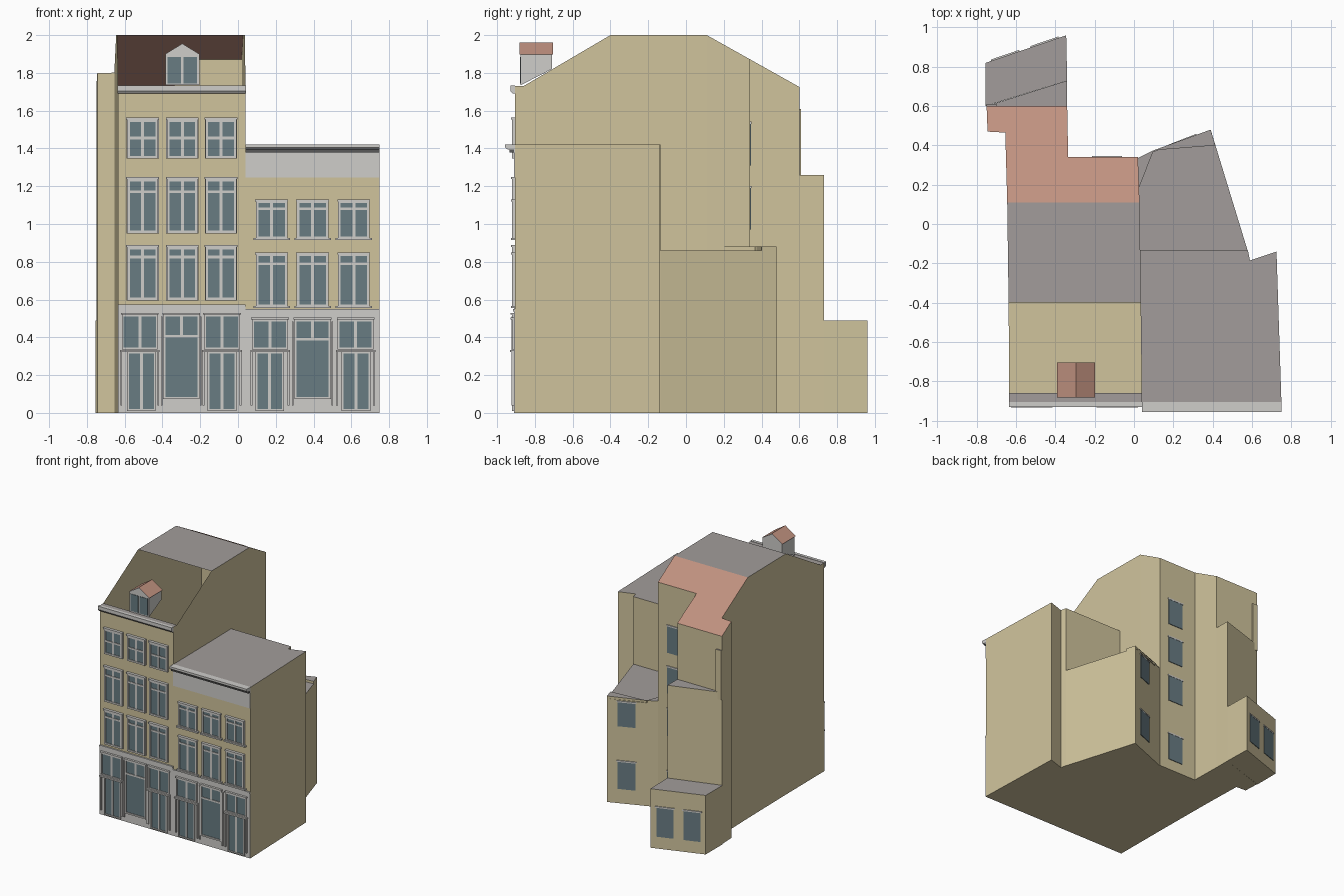
import bpy, bmesh
from mathutils import Vector

if "Cube" in bpy.data.objects:
    bpy.data.objects.remove(bpy.data.objects["Cube"])


def material(name, rgb):
    m = bpy.data.materials.new(name)
    m.diffuse_color = (*rgb, 1)
    m.use_nodes = True
    m.node_tree.nodes["Principled BSDF"].inputs["Base Color"].default_value = m.diffuse_color
    return m


TAN = material("tan render", (0.63, 0.55, 0.335))
WHITE = material("off white paint", (0.62, 0.61, 0.59))
GREY = material("grey roofing", (0.36, 0.335, 0.325))
TILE = material("terracotta tile", (0.53, 0.285, 0.215))
GLASS = material("blue grey glass", (0.14, 0.20, 0.225))
DARK = material("dark trim", (0.10, 0.10, 0.10))


def finish(name, bm, mats):
    me = bpy.data.meshes.new(name)
    bm.normal_update()
    bm.to_mesh(me)
    bm.free()
    for m in mats:
        me.materials.append(m)
    ob = bpy.data.objects.new(name, me)
    bpy.context.collection.objects.link(ob)
    return ob


def prism(bm, pts, z0, z1, top=0):
    """Upright prism over a counter-clockwise footprint."""
    lo = [bm.verts.new((x, y, z0)) for x, y in pts]
    hi = [bm.verts.new((x, y, z1)) for x, y in pts]
    n = len(pts)
    for i in range(n):
        j = (i + 1) % n
        bm.faces.new((lo[i], lo[j], hi[j], hi[i]))
    bm.faces.new(lo[::-1])
    bm.faces.new(hi).material_index = top


def box(bm, x0, x1, y0, y1, z0, z1):
    prism(bm, [(x0, y0), (x1, y0), (x1, y1), (x0, y1)], z0, z1)


def profile_x(bm, yz, x0, x1):
    """Extrude a (y, z) section along x."""
    a = [bm.verts.new((x0, y, z)) for y, z in yz]
    b = [bm.verts.new((x1, y, z)) for y, z in yz]
    n = len(yz)
    for i in range(n):
        j = (i + 1) % n
        bm.faces.new((a[i], a[j], b[j], b[i]))
    bm.faces.new(a[::-1])
    bm.faces.new(b)
    bmesh.ops.recalc_face_normals(bm, faces=bm.faces)


def block(name, pts, z1, z0=0.0):
    bm = bmesh.new()
    prism(bm, pts, z0, z1, 1)
    return finish(name, bm, [TAN, GREY])


F = -0.905  # facade plane

# tall house: open-fronted roof over a stepped footprint
def roof_z(y):
    if y <= -0.86:
        return 1.73
    if y < -0.40:
        return 1.73 + (y + 0.86) / 0.46 * 0.27
    return 2.0 if y <= 0.11 else 2.0 - (y - 0.11) * 0.56


foot = [(-.635, F), (.04, F), (.04, -.86), (.036, -.40), (.028, .11), (.02, .34),
        (-.335, .34), (-.34, .60), (-.75, .60), (-.745, .47), (-.655, .465),
        (-.645, .11), (-.638, -.40), (-.635, -.86)]
bm = bmesh.new()
lo = [bm.verts.new((x, y, 0)) for x, y in foot]
hi = [bm.verts.new((x, y, roof_z(y))) for x, y in foot]
n = len(foot)
for i in range(n):
    j = (i + 1) % n
    bm.faces.new((lo[i], lo[j], hi[j], hi[i]))
bm.faces.new(lo[::-1])
for ids, mat in (((0, 1, 2, 13), 1), ((12, 3, 4, 11), 1), (range(4, 12), 2)):
    bm.faces.new([hi[i] for i in ids]).material_index = mat
finish("tall_house", bm, [TAN, GREY, TILE])

# rear extensions and the neighbouring house
block("rear_stair_block", [(-.75, .60), (-.34, .60), (-.34, .73)], 1.26)
block("rear_low_block", [(-.755, .60), (-.34, .73), (-.345, .96), (-.755, .82)], .49)
block("rear_wall_pier", [(-.75, .60), (-.70, .60), (-.70, .61), (-.75, .61)], 1.61, 1.2)
block("right_house", [(.04, F), (.75, F), (.725, -.14), (.59, -.185), (.58, -.135),
                      (.03, -.135)], 1.42)
block("right_rear_wing", [(.03, -.135), (.578, -.135), (.39, .48), (.02, .335)], .86)
block("right_wing_parapet", [(.02, .17), (.10, .375), (.414, .40), (.39, .48),
                             (.02, .335)], .88, .86)

# shop fronts and fascia
bm = bmesh.new()
box(bm, -.635, .04, F - .006, F, 0, .57)
box(bm, .04, .75, F - .006, F, 0, .545)
box(bm, -.635, .04, F - .012, F, .563, .575)
box(bm, .04, .75, F - .012, F, .538, .55)
box(bm, .04, .75, F - .006, F, 1.245, 1.40)
finish("shop_front_panels", bm, [WHITE])

bm = bmesh.new()
profile_x(bm, [(F, 1.69), (-.918, 1.69), (-.93, 1.705), (-.93, 1.733), (F, 1.733)], -.637, .042)
finish("tall_cornice", bm, [WHITE])
bm = bmesh.new()
profile_x(bm, [(F, 1.395), (-.945, 1.395), (-.957, 1.405), (-.957, 1.422), (F, 1.422)], .04, .75)
finish("right_cornice", bm, [WHITE])
bm = bmesh.new()
box(bm, .04, .75, -.935, F, 1.378, 1.395)
finish("right_cornice_shadow_gap", bm, [DARK])

# front windows
frames, panes = bmesh.new(), bmesh.new()


def window(x0, x1, z0, z1, transom=None, w=.014, mull_from=None):
    y0 = F - .016
    box(panes, x0, x1, F - .009, F - .002, z0, z1)
    for a, b in ((x0 - w, x0), (x1, x1 + w)):
        box(frames, a, b, y0, F, z0 - w, z1 + w)
    for a, b in ((z0 - w, z0), (z1, z1 + w)):
        box(frames, x0, x1, y0, F, a, b)
    c = (x0 + x1) / 2
    box(frames, c - .008, c + .008, y0 + .003, F, z0 if mull_from is None else mull_from, z1)
    if transom:
        box(frames, x0, x1, y0 + .002, F, transom - .007, transom + .007)


def bar(x0, x1, z, h=.012, d=.022):
    box(frames, x0, x1, F - d, F, z, z + h)


for c in (-.505, -.295, -.09):
    for z0, z1, t in ((1.36, 1.54, 1.455), (.965, 1.225, 1.17), (.61, .865, .825)):
        window(c - .068, c + .068, z0, z1, t)
        bar(c - .087, c + .087, z1 + .012)
        for s in (-1, 1):
            box(frames, c + s * .082 - .004, c + s * .082 + .004, F - .008, F, z0 - .014, z1 + .014)
for c in (.178, .395, .613):
    for z0, z1, t in ((.935, 1.11, 1.08), (.575, .83, .79)):
        window(c - .07, c + .07, z0, z1, t)
        bar(c - .097, c + .097, z0 - .02)
        bar(c - .087, c + .087, z1 + .008)

# ground floor bays: shop bay = light above, tall pair below
for c, lc, top in ((-.52, -.512, .51), (-.085, -.085, .51), (.17, .168, .485), (.623, .625, .485)):
    window(c - .085, c + .085, .345, top, None, .01)
    window(lc - .066, lc + .066, .02, .315, None, .01)
    bar(c - .105, c + .105, .322, .012, .028)
    bar(c - .10, c + .10, top + .01, .01, .024)
    for s in (-1, 1):
        box(frames, c + s * .098 - .005, c + s * .098 + .005, F - .018, F, .04, .33)
for c, top, t in ((-.30, .51, .405), (.395, .485, .39)):
    window(c - .085, c + .085, .085, top, t, .012, t)
    bar(c - .10, c + .10, top + .01, .01, .024)
    for s in (-1, 1):
        box(frames, c + s * .104 - .004, c + s * .104 + .004, F - .018, F, .04, top)
finish("front_window_frames", frames, [WHITE])
finish("front_window_panes", panes, [GLASS])

# rear windows
frames, panes = bmesh.new(), bmesh.new()


def wall_plate(bm, p, q, f0, f1, z0, z1, d):
    p, q = Vector(p), Vector(q)
    a, b = p.lerp(q, f0), p.lerp(q, f1)
    t = (q - p).normalized()
    out = Vector((t.y, -t.x)) * d
    prism(bm, [a + out, b + out, b, a], z0, z1)


def rear_window(p, q, f0, f1, z0, z1):
    wall_plate(panes, p, q, f0, f1, z0, z1, .005)
    wall_plate(frames, p, q, f0 - .02, f1 + .02, z1, z1 + .012, .007)


for z0, z1 in ((.09, .32), (.62, .84), (.97, 1.19), (1.31, 1.53)):
    rear_window((.02, .34), (-.335, .34), .25, .64, z0, z1)
for f0, f1 in ((.11, .42), (.60, .91)):
    rear_window((-.345, .96), (-.755, .82), f0, f1, .10, .34)
for z0, z1 in ((.12, .345), (.64, .84)):
    rear_window((.39, .48), (.02, .335), .21, .56, z0, z1)
finish("rear_window_lintels", frames, [WHITE])
finish("rear_window_panes", panes, [GLASS])

# dormer: gabled front, sloping base, tiled roof
bm = bmesh.new()
x0, x1, xm, ya, yb = -.385, -.205, -.295, -.875, -.71
sec = [(x0, 0), (x1, 0), (x1, 1.90), (xm, 1.955), (x0, 1.90)]
fr = [bm.verts.new((x, ya, z or 1.735)) for x, z in sec]
bk = [bm.verts.new((x, yb, z or 1.82)) for x, z in sec]
bm.faces.new(fr)
bm.faces.new(bk[::-1])
for i in range(5):
    j = (i + 1) % 5
    bm.faces.new((fr[j], fr[i], bk[i], bk[j]))
finish("dormer_body", bm, [WHITE])

bm = bmesh.new()
ya, yb = -.882, -.705
for a, b in (((-.392, 1.897), (xm, 1.96)), ((xm, 1.96), (-.198, 1.897))):
    bm.faces.new([bm.verts.new(v) for v in ((a[0], ya, a[1]), (b[0], ya, b[1]),
                                           (b[0], yb, b[1]), (a[0], yb, a[1]))])
finish("dormer_roof", bm, [TILE])

bm = bmesh.new()
for a, b in ((-.374, -.302), (-.288, -.216)):
    box(bm, a, b, -.879, -.874, 1.745, 1.885)
finish("dormer_panes", bm, [GLASS])
